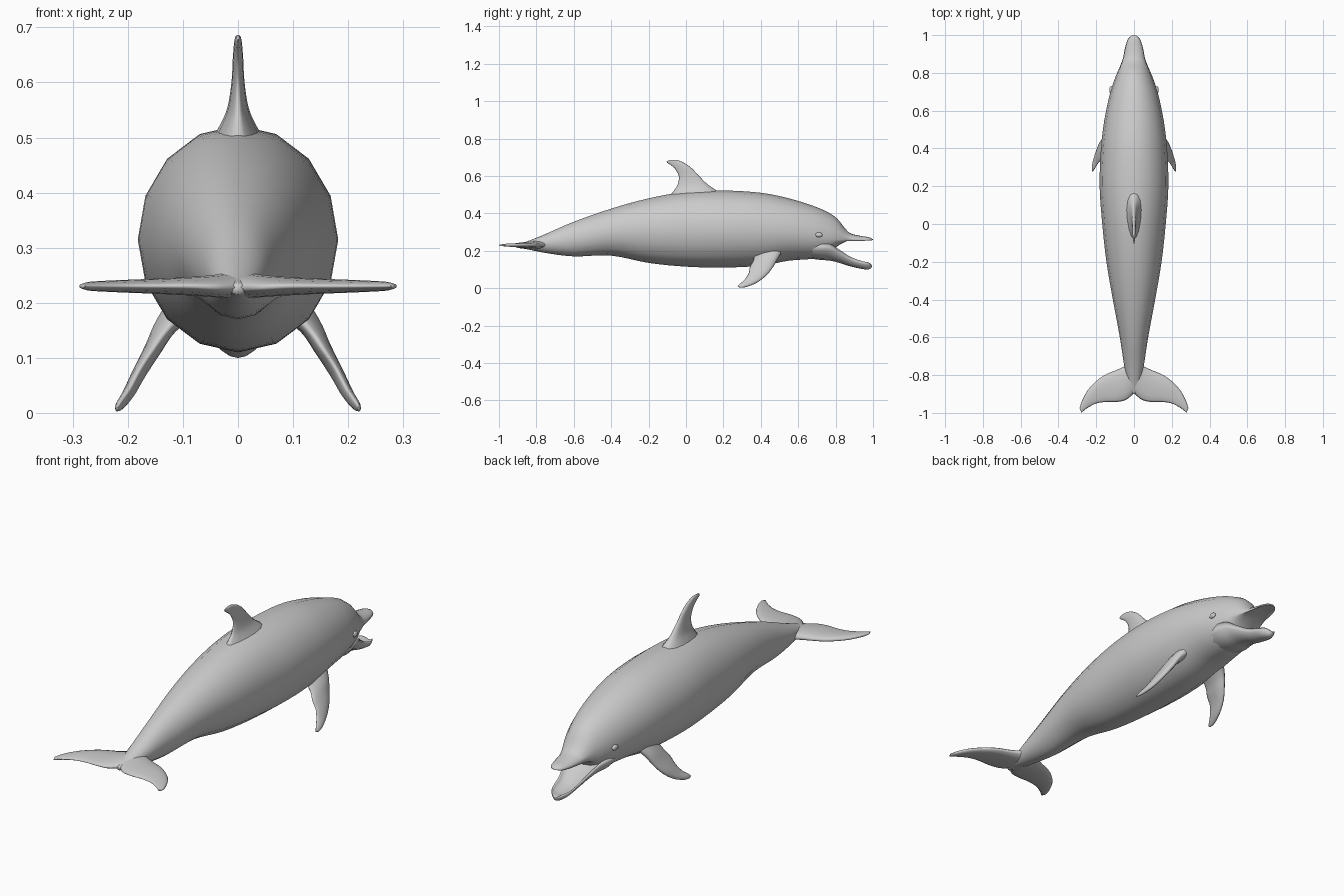
import bpy, bmesh
from math import pi, sin, cos
from mathutils import Vector


def spline(rows, steps):
    """Catmull-Rom interpolation through rows of numbers."""
    out = []
    for i in range(len(rows) - 1):
        p0, p1 = rows[max(i - 1, 0)], rows[i]
        p2, p3 = rows[i + 1], rows[min(i + 2, len(rows) - 1)]
        for s in range(steps):
            t = s / steps
            out.append([b + 0.5 * t * (c - a + t * (2*a - 5*b + 4*c - d + t * (3*(b - c) + d - a)))
                        for a, b, c, d in zip(p0, p1, p2, p3)])
    return out + [list(rows[-1])]


def loft(name, rings):
    """Skin closed rings into a capped smooth mesh."""
    bm = bmesh.new()
    loops = [[bm.verts.new(p) for p in ring] for ring in rings]
    n = len(loops[0])
    for a, b in zip(loops, loops[1:]):
        for i in range(n):
            bm.faces.new((a[i], a[(i + 1) % n], b[(i + 1) % n], b[i]))
    bm.faces.new(loops[0])
    bm.faces.new(loops[-1])
    bmesh.ops.recalc_face_normals(bm, faces=bm.faces)
    for f in bm.faces:
        f.smooth = True
    me = bpy.data.meshes.new(name)
    bm.to_mesh(me)
    bm.free()
    ob = bpy.data.objects.new(name, me)
    bpy.context.collection.objects.link(ob)
    return ob


def tube(name, rows, sides=16, steps=4):
    """Rows: y, top z, widest z, bottom z, half width."""
    rings = []
    for y, zt, zm, zb, w in spline(rows, steps):
        ring = []
        for i in range(sides):
            a = 2 * pi * i / sides
            h = zt - zm if sin(a) > 0 else zm - zb
            ring.append((w * cos(a), y, zm + h * sin(a)))
        rings.append(ring)
    return loft(name, rings)


def fin(name, rows, normal, side=1, sides=14, steps=4):
    """Rows: leading edge xyz, trailing edge xyz, half thickness."""
    normal = Vector(normal).normalized()
    rings = []
    for r in spline(rows, steps):
        lead, trail, h = Vector(r[:3]), Vector(r[3:6]), r[6]
        ring = []
        for i in range(sides):
            a = 2 * pi * i / sides
            u = (1 - cos(a)) / 2
            p = lead.lerp(trail, u) + normal * h * sin(a) * (1.2 - 0.5 * u)
            ring.append((p.x * side, p.y, p.z))
        rings.append(ring)
    return loft(name, rings)


# Body, melon and upper jaw (hollowed palate)
tube("body", [
    (-.90, .235, .225, .215, .01), (-.85, .25, .23, .208, .03),
    (-.75, .29, .24, .188, .052), (-.6, .355, .26, .17, .075),
    (-.4, .425, .30, .174, .112), (-.2, .48, .31, .135, .146),
    (0, .515, .315, .115, .168), (.2, .522, .315, .11, .182),
    (.4, .51, .31, .12, .175), (.55, .48, .30, .147, .157),
    (.68, .44, .285, .158, .13), (.76, .405, .27, .185, .105),
    (.81, .37, .26, .225, .085), (.85, .32, .255, .247, .068),
    (.88, .293, .253, .256, .058), (.93, .28, .253, .26, .048),
    (.975, .273, .254, .258, .034), (.994, .265, .256, .257, .017),
    (1.0, .260, .258, .257, .004)])

# Lower jaw with trough
tube("lower_jaw", [
    (.60, .24, .24, .17, .10), (.70, .235, .235, .153, .11),
    (.77, .205, .235, .147, .096), (.82, .172, .205, .135, .076),
    (.88, .138, .167, .116, .056), (.94, .124, .145, .103, .046),
    (.975, .124, .138, .10, .031), (.99, .122, .127, .108, .014),
    (.994, .12, .12, .116, .003)])

# Dorsal fin
fin("dorsal_fin", [
    (0, .21, .48, 0, -.11, .47, .06), (0, .165, .52, 0, -.07, .515, .036),
    (0, .115, .555, 0, -.046, .55, .02), (0, .065, .605, 0, -.038, .595, .012),
    (0, .03, .642, 0, -.055, .633, .01), (0, -.01, .67, 0, -.08, .657, .008),
    (0, -.05, .685, 0, -.10, .67, .006), (0, -.085, .685, 0, -.104, .678, .003)],
    (1, 0, 0))

for tag, s in (("right", 1), ("left", -1)):
    # Tail fluke
    fin("tail_fluke_" + tag, [
        (0, -.70, .235, 0, -.895, .228, .026), (.04, -.745, .232, .04, -.93, .228, .021),
        (.09, -.772, .23, .09, -.942, .23, .017), (.15, -.797, .23, .15, -.942, .23, .014),
        (.20, -.832, .23, .20, -.95, .23, .012), (.245, -.88, .23, .24, -.97, .23, .01),
        (.275, -.935, .23, .265, -.988, .23, .008), (.288, -.975, .23, .278, -1.0, .23, .004)],
        (0, 0, 1), s)
    # Pectoral flipper
    fin("flipper_" + tag, [
        (.085, .53, .215, .085, .37, .20, .032), (.13, .495, .165, .13, .36, .15, .021),
        (.155, .467, .115, .155, .342, .115, .016), (.18, .43, .068, .178, .335, .08, .013),
        (.20, .38, .03, .197, .312, .044, .011), (.216, .325, .008, .213, .285, .021, .008),
        (.221, .292, .003, .219, .276, .010, .003)],
        (.855, 0, .52), s)
    # Eye
    bpy.ops.mesh.primitive_uv_sphere_add(segments=16, ring_count=10, radius=1,
                                         location=(s * .121, .71, .285))
    eye = bpy.context.object
    eye.name = "eye_" + tag
    eye.scale = (.010, .020, .013)
    bpy.ops.object.shade_smooth()
